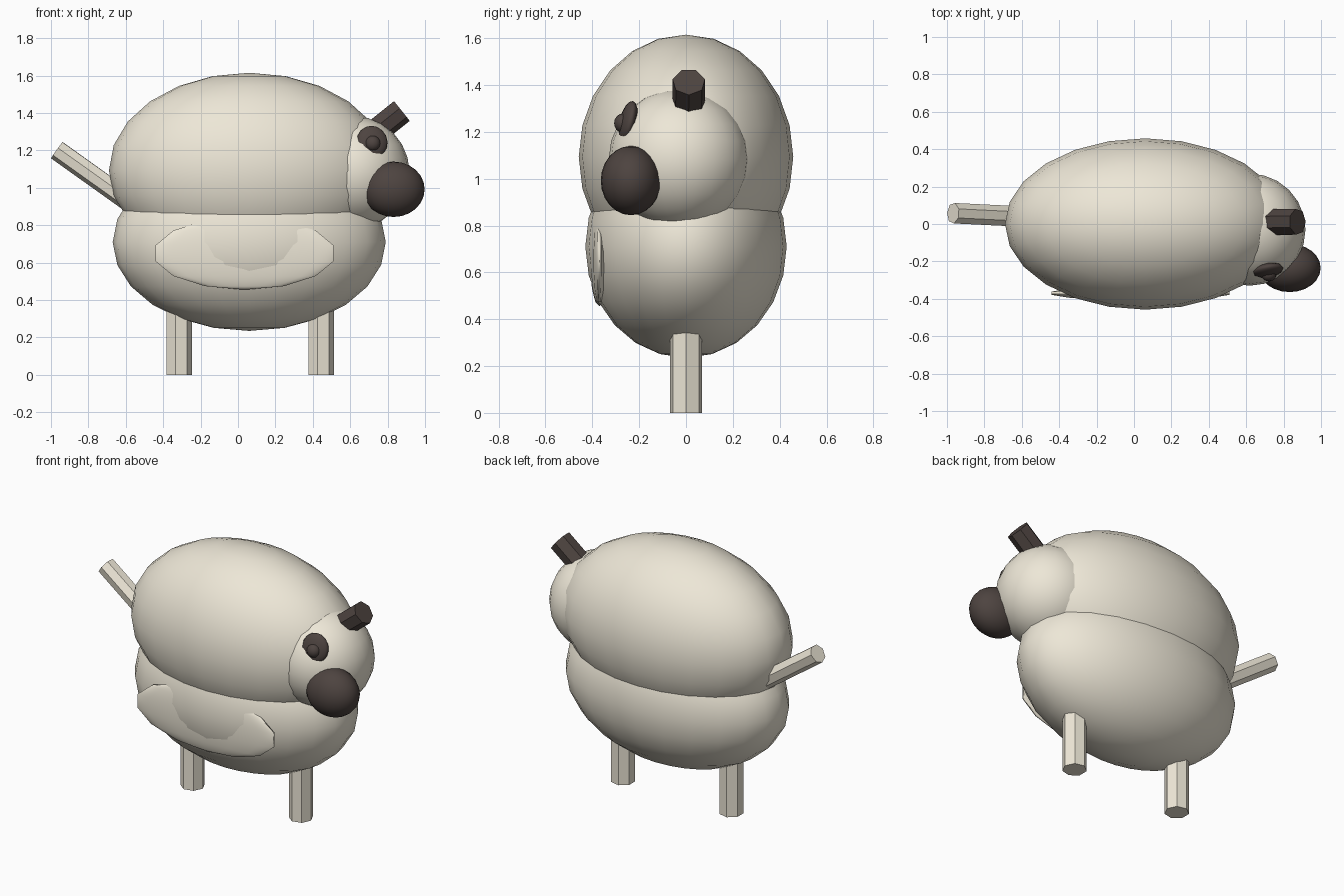
import bpy, math
from mathutils import Vector

if "Cube" in bpy.data.objects:
    bpy.data.objects.remove(bpy.data.objects["Cube"])


def material(name, rgb):
    m = bpy.data.materials.new(name)
    m.diffuse_color = (*rgb, 1)
    m.use_nodes = True
    m.node_tree.nodes["Principled BSDF"].inputs["Base Color"].default_value = m.diffuse_color
    return m


CREAM = material("cream", (0.85, 0.80, 0.68))
DARK = material("dark_brown", (0.075, 0.057, 0.051))


def ellipsoid(name, loc, radii, mat, segs=24, rings=12, rot=(0, 0, 0)):
    bpy.ops.mesh.primitive_uv_sphere_add(segments=segs, ring_count=rings, radius=1,
                                         location=loc, rotation=rot)
    o = bpy.context.object
    o.name = name
    o.scale = radii
    bpy.ops.object.shade_smooth()
    o.data.materials.append(mat)
    return o


def rod(name, start, end, radius, mat):
    # seven-sided flat-shaded prism between two points
    a, b = Vector(start), Vector(end)
    d = b - a
    bpy.ops.mesh.primitive_cylinder_add(vertices=7, radius=radius, depth=d.length,
                                        location=(a + b) / 2)
    o = bpy.context.object
    o.name = name
    # put a corner on local +x
    for v in o.data.vertices:
        x, y, z = v.co
        v.co = (y, -x, z)
    o.rotation_euler = (0, math.atan2(math.hypot(d.x, d.y), d.z), math.atan2(d.y, d.x))
    o.data.materials.append(mat)
    return o


# Body: two overlapping ellipsoids
ellipsoid("upper_body", (0.06, 0, 1.093), (0.75, 0.458, 0.522), CREAM)
ellipsoid("lower_body", (0.06, 0, 0.71), (0.73, 0.43, 0.475), CREAM)

# Head and dark muzzle
ellipsoid("head", (0.617, -0.03, 1.083), (0.3, 0.3, 0.3), CREAM)
ellipsoid("muzzle", (0.832, -0.235, 0.992), (0.166, 0.129, 0.148), DARK)

# Eye patch with raised pupil
ellipsoid("eye_patch", (0.717, -0.248, 1.245), (0.084, 0.034, 0.089), DARK, 12, 8,
          (math.radians(-14), 0, math.radians(10)))
ellipsoid("pupil", (0.72, -0.268, 1.237), (0.042, 0.039, 0.042), DARK, 12, 8)

# Flat wing half sunk into the side
ellipsoid("wing", (0.035, -0.37, 0.65), (0.5, 0.04, 0.195), CREAM, 14, 7)

# Crest, tail and legs
rod("crest", (0.655, 0.01, 1.238), (0.874, 0.012, 1.413), 0.071, DARK)
rod("tail", (-0.50, 0.035, 0.87), (-0.967, 0.058, 1.203), 0.056, CREAM)
for name, x in (("rear_leg", -0.318), ("front_leg", 0.442)):
    rod(name, (x, 0, 0), (x, 0, 0.45), 0.071, CREAM)
